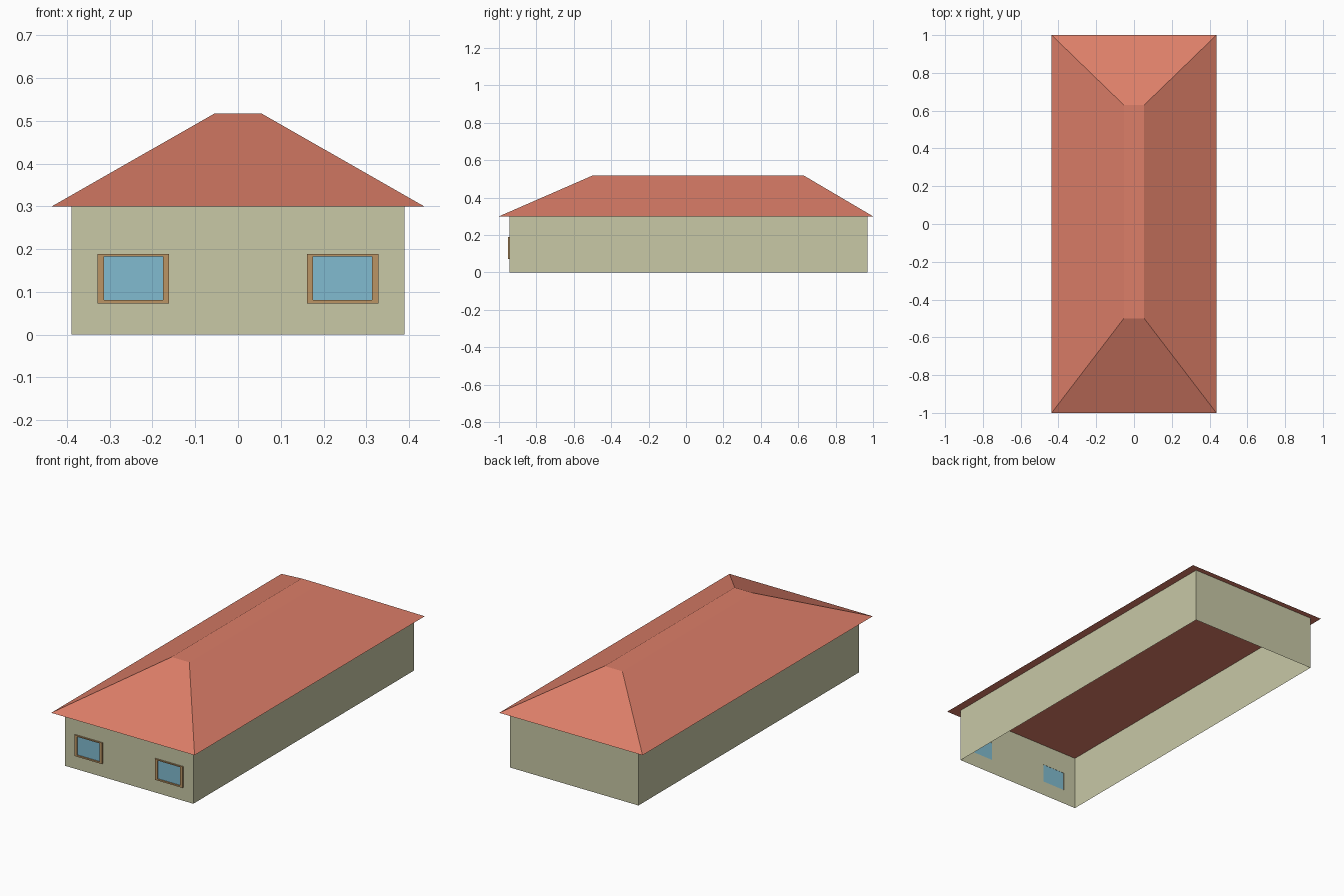
import bpy, bmesh

if "Cube" in bpy.data.objects:
    bpy.data.objects.remove(bpy.data.objects["Cube"])

WALL_X, FRONT, BACK, EAVE, RIDGE = 0.39, -0.945, 0.97, 0.30, 0.518
GLASS = (0.176, 0.314, 0.081, 0.183)   # x0, x1, z0, z1
FRAME = (0.161, 0.329, 0.073, 0.189)


def material(name, rgb):
    m = bpy.data.materials.new(name)
    m.diffuse_color = (*rgb, 1)
    m.use_nodes = True
    m.node_tree.nodes["Principled BSDF"].inputs["Base Color"].default_value = m.diffuse_color
    return m


def make(name, quads, mat):
    """Object from a list of quads, welded, normals made consistent."""
    bm = bmesh.new()
    for q in quads:
        bm.faces.new([bm.verts.new(p) for p in q])
    bmesh.ops.remove_doubles(bm, verts=bm.verts, dist=1e-5)
    bmesh.ops.recalc_face_normals(bm, faces=bm.faces)
    me = bpy.data.meshes.new(name)
    bm.to_mesh(me)
    bm.free()
    ob = bpy.data.objects.new(name, me)
    bpy.context.collection.objects.link(ob)
    me.materials.append(mat)
    return ob


def rect(x0, x1, y0, y1, z):
    return [(x0, y0, z), (x1, y0, z), (x1, y1, z), (x0, y1, z)]


def upright(x0, x1, z0, z1, y):
    return [(x0, y, z0), (x1, y, z0), (x1, y, z1), (x0, y, z1)]


def bridge(a, b):
    """Quads joining two four-point loops."""
    return [[a[i], a[(i + 1) % 4], b[(i + 1) % 4], b[i]] for i in range(4)]


cream = material("cream_wall", (0.58, 0.58, 0.38))
terracotta = material("roof_tile", (0.72, 0.21, 0.14))
wood = material("frame_wood", (0.50, 0.30, 0.13))
blue = material("window_glass", (0.22, 0.50, 0.63))

# Walls: thin shell, open below, front pierced by two windows
shell = bridge(rect(-WALL_X, WALL_X, FRONT, BACK, 0),
               rect(-WALL_X, WALL_X, FRONT, BACK, EAVE))[1:]
gx0, gx1, gz0, gz1 = GLASS
xs = [-WALL_X, -gx1, -gx0, gx0, gx1, WALL_X]
zs = [0, gz0, gz1, EAVE]
for i in range(5):
    for j in range(3):
        if not (j == 1 and i in (1, 3)):
            shell.append(upright(xs[i], xs[i + 1], zs[j], zs[j + 1], FRONT))
make("walls", shell, cream)

# Hipped roof with a flat ridge and flat soffit
eave = rect(-0.436, 0.436, -1, 1, EAVE)
ridge = rect(-0.054, 0.054, -0.5, 0.63, RIDGE)
make("roof", bridge(eave, ridge) + [eave, ridge], terracotta)

# Windows: raised frame around a recessed pane, one each side
for side, s in (("left", -1), ("right", 1)):
    def loop(b, y):
        return upright(s * b[0], s * b[1], b[2], b[3], y)
    lip = FRONT - 0.007
    make(f"window_frame_{side}",
         bridge(loop(FRAME, FRONT), loop(FRAME, lip))
         + bridge(loop(FRAME, lip), loop(GLASS, lip))
         + bridge(loop(GLASS, lip), loop(GLASS, FRONT)), wood)
    pane = make(f"window_pane_{side}", [loop(GLASS, FRONT - 0.001)], blue)
    if pane.data.polygons[0].normal.y > 0:
        pane.data.flip_normals()
